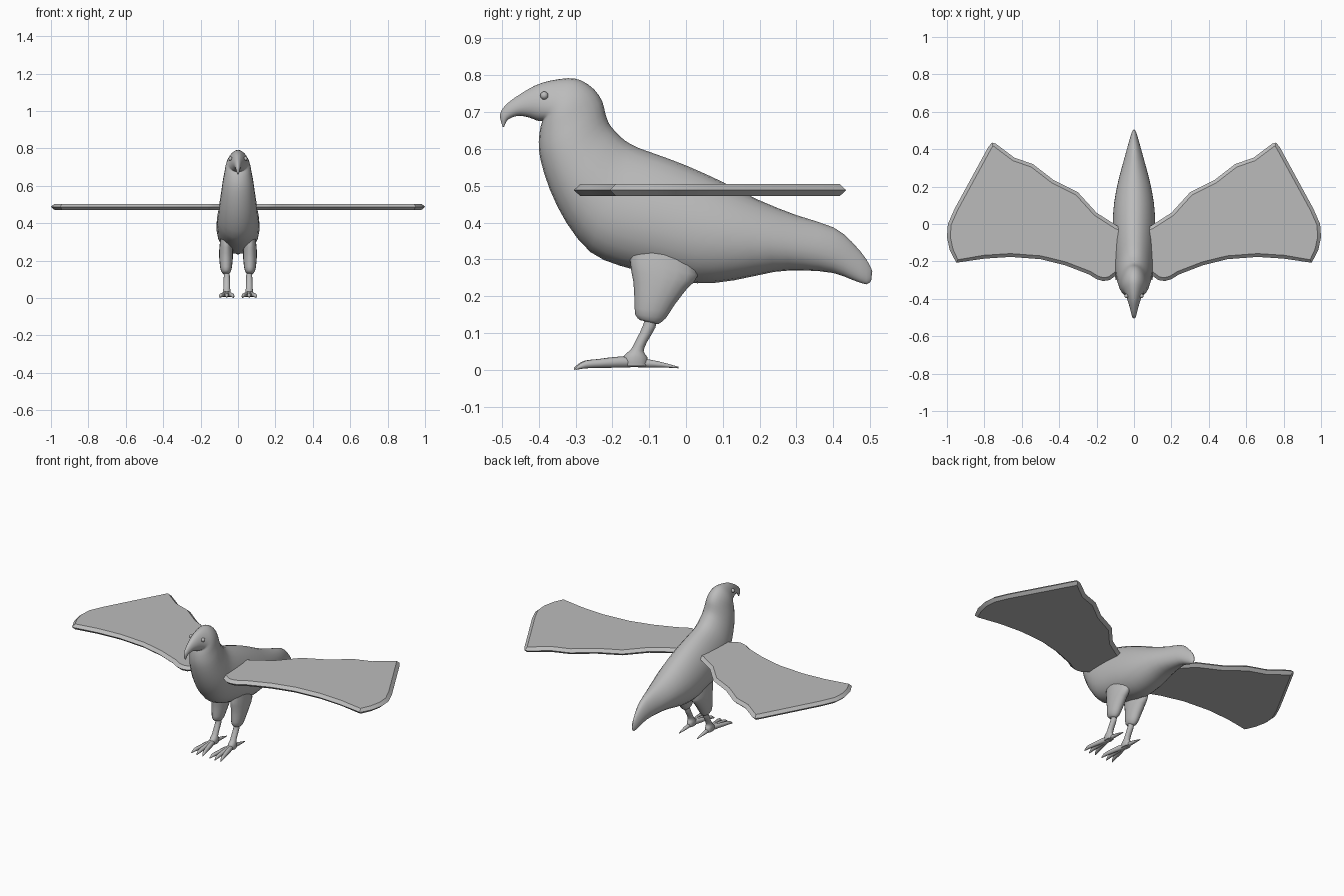
import bpy, bmesh, math
from mathutils import Vector

if "Cube" in bpy.data.objects:
    bpy.data.objects.remove(bpy.data.objects["Cube"])

grey = bpy.data.materials.new("plain grey")
grey.diffuse_color = (0.5, 0.5, 0.5, 1)
grey.use_nodes = True
grey.node_tree.nodes["Principled BSDF"].inputs["Base Color"].default_value = grey.diffuse_color


def finish(name, bm, angle=40):
    bmesh.ops.recalc_face_normals(bm, faces=bm.faces)
    mesh = bpy.data.meshes.new(name)
    bm.to_mesh(mesh)
    bm.free()
    ob = bpy.data.objects.new(name, mesh)
    bpy.context.collection.objects.link(ob)
    mesh.materials.append(grey)
    bpy.ops.object.select_all(action='DESELECT')
    ob.select_set(True)
    bpy.context.view_layer.objects.active = ob
    bpy.ops.object.shade_smooth_by_angle(angle=math.radians(angle))
    return ob


def bridge(bm, rings):
    for a, b in zip(rings, rings[1:]):
        for i in range(len(a)):
            j = (i + 1) % len(a)
            bm.faces.new((a[i], a[j], b[j], b[i]))
    bm.faces.new(rings[0])
    bm.faces.new(rings[-1])


def catmull(p, steps):
    """Smoothly resample a list of equal-length tuples."""
    out = []
    for i in range(len(p) - 1):
        a, b, c, d = p[max(i - 1, 0)], p[i], p[i + 1], p[min(i + 2, len(p) - 1)]
        for s in range(steps):
            t = s / steps
            out.append(tuple(0.5 * (2 * q + (r - o) * t + (2 * o - 5 * q + 4 * r - u) * t * t
                             + (3 * q - o - 3 * r + u) * t ** 3) for o, q, r, u in zip(a, b, c, d)))
    return out + [p[-1]]


def loft(name, rows, origin=(0, 0, 0), turn=0, sides=16, egg=0.0, steps=2):
    """rows: (top y, top z, bottom y, bottom z, half width), turned about z at origin."""
    bm = bmesh.new()
    rings = []
    for ty, tz, by, bz, w in catmull(rows, steps):
        mid = Vector((0, (ty + by) / 2, (tz + bz) / 2))
        up = Vector((0, (ty - by) / 2, (tz - bz) / 2))
        ring = []
        for k in range(sides):
            a = math.tau * k / sides
            p = mid + up * math.cos(a)
            p.x = w * math.sin(a) * (1 - egg * math.cos(a))
            x = p.x * math.cos(turn) - p.y * math.sin(turn)
            y = p.x * math.sin(turn) + p.y * math.cos(turn)
            ring.append(bm.verts.new(Vector((x, y, p.z)) + Vector(origin)))
        rings.append(ring)
    bridge(bm, rings)
    return finish(name, bm, 60)


# Tail, torso, neck, head and hooked beak in one skin
loft("body", [
    (.506, .268, .503, .243, .003), (.49, .300, .49, .232, .012),
    (.45, .348, .45, .245, .024), (.40, .387, .40, .263, .038),
    (.30, .420, .32, .270, .062), (.20, .460, .24, .266, .085),
    (.10, .510, .13, .243, .105), (0, .555, .03, .235, .113),
    (-.08, .585, -.07, .255, .113), (-.13, .603, -.18, .283, .110),
    (-.165, .622, -.26, .320, .104), (-.19, .645, -.325, .400, .097),
    (-.21, .670, -.37, .490, .088), (-.22, .700, -.395, .570, .080),
    (-.228, .730, -.40, .620, .072), (-.25, .762, -.395, .660, .066),
    (-.285, .786, -.39, .675, .058), (-.32, .792, -.395, .676, .050),
    (-.37, .785, -.405, .677, .040), (-.41, .772, -.425, .685, .031),
    (-.445, .752, -.45, .690, .022), (-.48, .728, -.468, .687, .016),
    (-.501, .705, -.483, .680, .011), (-.505, .685, -.489, .672, .008),
    (-.498, .660, -.494, .660, .003)], sides=24, egg=.15)

# Wing outline, from the root along the leading edge, tip and trailing edge
outline = [(.04, -.25), (.09, -.27), (.13, -.30), (.165, -.305), (.20, -.295), (.24, -.27),
           (.37, -.22), (.50, -.188), (.66, -.176), (.80, -.185), (.95, -.207), (.985, -.14),
           (1.0, -.07), (.995, 0), (.96, .08), (.78, .41), (.76, .435), (.74, .43),
           (.64, .355), (.54, .32), (.43, .235), (.30, .17), (.20, .06), (.09, -.01), (.04, -.03)]


def inset(points, d):
    out = []
    for i, p in enumerate(points):
        a, p, b = Vector(points[i - 1]), Vector(p), Vector(points[(i + 1) % len(points)])
        u, v = (p - a).normalized(), (b - p).normalized()
        n = Vector((-u.y - v.y, u.x + v.x)).normalized()
        out.append(p + n * d)
    return out


def wing(name, s):
    bm = bmesh.new()
    rings = [[bm.verts.new((s * x, y, z)) for x, y in inset(outline, d)]
             for d, z in ((.018, .472), (0, .488), (.018, .504))]
    bridge(bm, rings)
    finish(name, bm, 20)


thigh = [(-.135, .36, .02, .33, .026), (-.152, .30, .032, .256, .035),
         (-.143, .24, .005, .223, .037), (-.140, .19, -.03, .178, .034),
         (-.138, .15, -.055, .140, .027), (-.125, .135, -.075, .124, .015)]
shin = [(-.112, .155, -.078, .145, .014), (-.115, .125, -.083, .115, .016),
        (-.136, .08, -.106, .075, .017), (-.150, .055, -.115, .05, .018),
        (-.172, .034, -.105, .034, .021), (-.172, .010, -.105, .010, .018)]
front_toe = [(.02, .034, .02, .008, .010), (-.04, .036, -.04, .006, .013),
             (-.10, .029, -.10, .005, .012), (-.135, .025, -.135, .004, .010),
             (-.155, .014, -.15, .002, .006), (-.165, .004, -.163, .000, .002)]
back_toe = [(-.02, .032, -.02, .008, .010), (.04, .028, .04, .006, .011),
            (.085, .018, .085, .006, .008), (.12, .008, .12, .004, .002)]

for side, s in (("right", 1), ("left", -1)):
    wing(side + "_wing", s)
    x = s * .062
    loft(side + "_thigh", thigh, (x + s * .002, 0, 0))
    loft(side + "_shin", shin, (x - s * .002, 0, 0), sides=12)
    # Three toes forward, one back
    for label, deg in (("inner", -13), ("middle", 0), ("outer", 13)):
        loft(f"{side}_{label}_toe", front_toe, (x - s * .002, -.14, 0),
             math.radians(deg * s), sides=8)
    loft(side + "_back_toe", back_toe, (x - s * .002, -.14, 0), sides=8)
    # Eye bead
    bm = bmesh.new()
    bmesh.ops.create_uvsphere(bm, u_segments=12, v_segments=8, radius=.011)
    bmesh.ops.translate(bm, verts=bm.verts, vec=(s * .040, -.385, .745))
    finish(side + "_eye", bm, 60)
